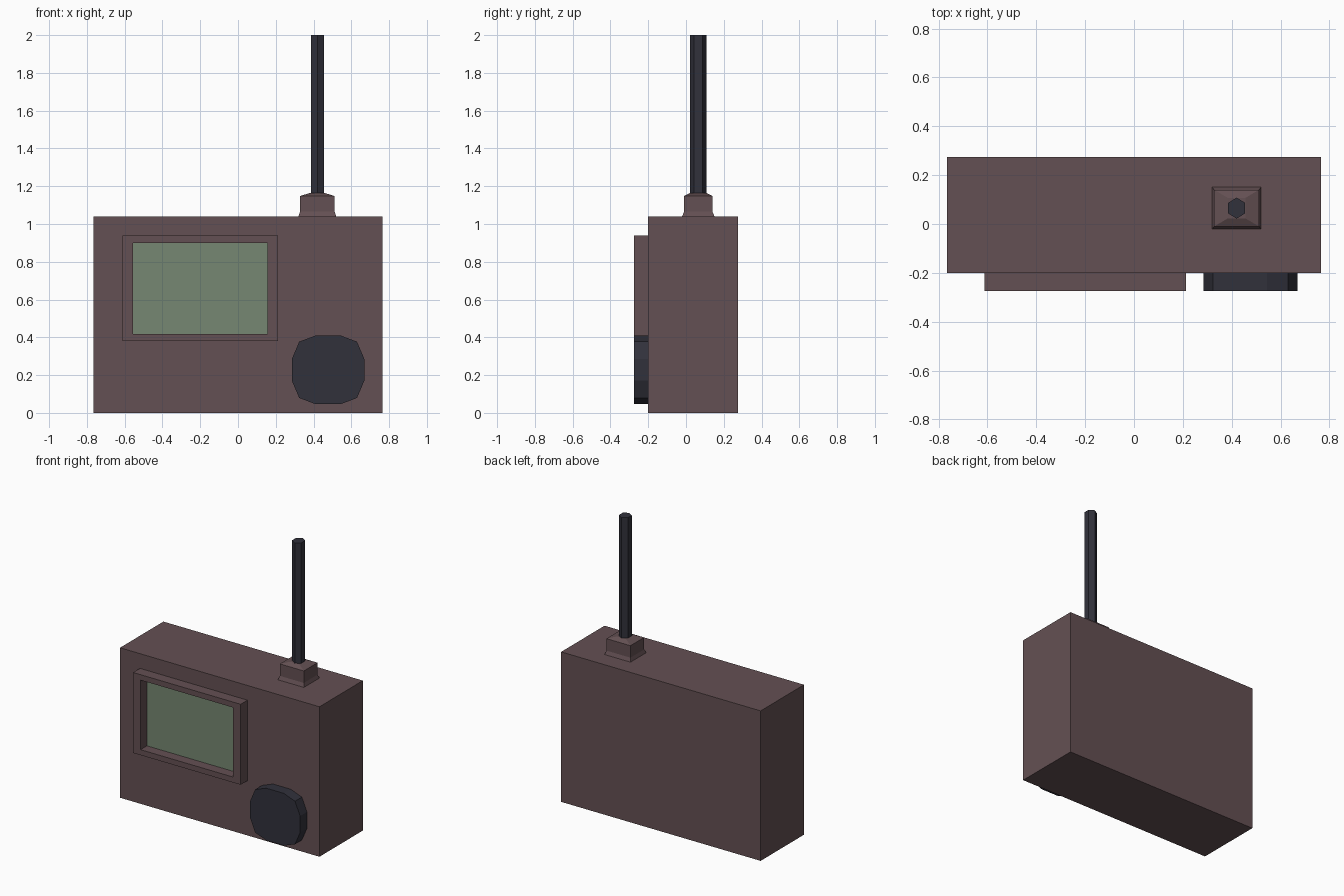
import bpy, bmesh
from math import cos, sin, pi

cube = bpy.data.objects.get("Cube")
if cube:
    bpy.data.objects.remove(cube, do_unlink=True)


def material(name, rgb):
    lin = [((c / 255 + 0.055) / 1.055) ** 2.4 for c in rgb]
    mat = bpy.data.materials.new(name)
    mat.use_nodes = True
    mat.diffuse_color = (*lin, 1)
    mat.node_tree.nodes["Principled BSDF"].inputs["Base Color"].default_value = (*lin, 1)
    return mat


CASING = material("dusty brown", (100, 80, 83))
SCREEN = material("grey green", (118, 135, 114))
DARK = material("charcoal", (49, 49, 59))


def loft(name, rings, mat):
    """Skin a stack of matching rings and cap both ends."""
    bm = bmesh.new()
    loops = [[bm.verts.new(p) for p in ring] for ring in rings]
    n = len(loops[0])
    for a, b in zip(loops, loops[1:]):
        for i in range(n):
            j = (i + 1) % n
            bm.faces.new((a[i], a[j], b[j], b[i]))
    bm.faces.new(loops[0][::-1])
    bm.faces.new(loops[-1])
    return finish(name, bm, mat)


def finish(name, bm, mat):
    bmesh.ops.recalc_face_normals(bm, faces=bm.faces)
    mesh = bpy.data.meshes.new(name)
    bm.to_mesh(mesh)
    bm.free()
    mesh.materials.append(mat)
    obj = bpy.data.objects.new(name, mesh)
    bpy.context.collection.objects.link(obj)
    return obj


def rect(x0, x1, z0, z1, y):
    return [(x0, y, z0), (x1, y, z0), (x1, y, z1), (x0, y, z1)]


def box(name, x0, x1, z0, z1, y0, y1, mat):
    return loft(name, [rect(x0, x1, z0, z1, y) for y in (y0, y1)], mat)


# Main casing
box("casing", -0.765, 0.765, 0, 1.04, -0.2, 0.275, CASING)

# Raised screen surround, an open rectangular ring
OUTER, INNER = (-0.612, 0.213, 0.38, 0.938), (-0.555, 0.155, 0.418, 0.9)
bm = bmesh.new()
loops = [[bm.verts.new(p) for p in rect(*size, y)]
         for size, y in ((OUTER, -0.2), (OUTER, -0.275), (INNER, -0.275), (INNER, -0.2))]
for k in range(4):
    a, b = loops[k], loops[(k + 1) % 4]
    for i in range(4):
        j = (i + 1) % 4
        bm.faces.new((a[i], a[j], b[j], b[i]))
finish("screen_surround", bm, CASING)

# Recessed display plate
box("screen", *INNER, -0.205, -0.2, SCREEN)

# Twelve-sided squarish dial, mirrored from one quadrant
quad = [(0.192, 0.057), (0.153, 0.149), (0.068, 0.181)]
outline = (quad + [(-x, z) for x, z in quad[::-1]]
           + [(-x, -z) for x, z in quad] + [(x, -z) for x, z in quad[::-1]])
loft("dial", [[(0.477 + x, y, 0.228 + z) for x, z in outline]
              for y in (-0.275, -0.2)], DARK)

# Antenna socket with flared foot and sloped top
AX, AY = 0.42, 0.065
corners = [(-1, -1), (1, -1), (1, 1), (-1, 1)]
profile = [(0.1, 0.086, 1.04), (0.092, 0.075, 1.065),
           (0.092, 0.075, 1.148), (0.036, 0.042, 1.165)]
loft("antenna_socket", [[(AX + sx * w, AY + sy * d, z) for sx, sy in corners]
                        for w, d, z in profile], CASING)

# Hexagonal antenna rod
loft("antenna", [[(AX + 0.04 * sin(i * pi / 3), AY + 0.043 * cos(i * pi / 3), z)
                  for i in range(6)] for z in (1.15, 2.0)], DARK)
